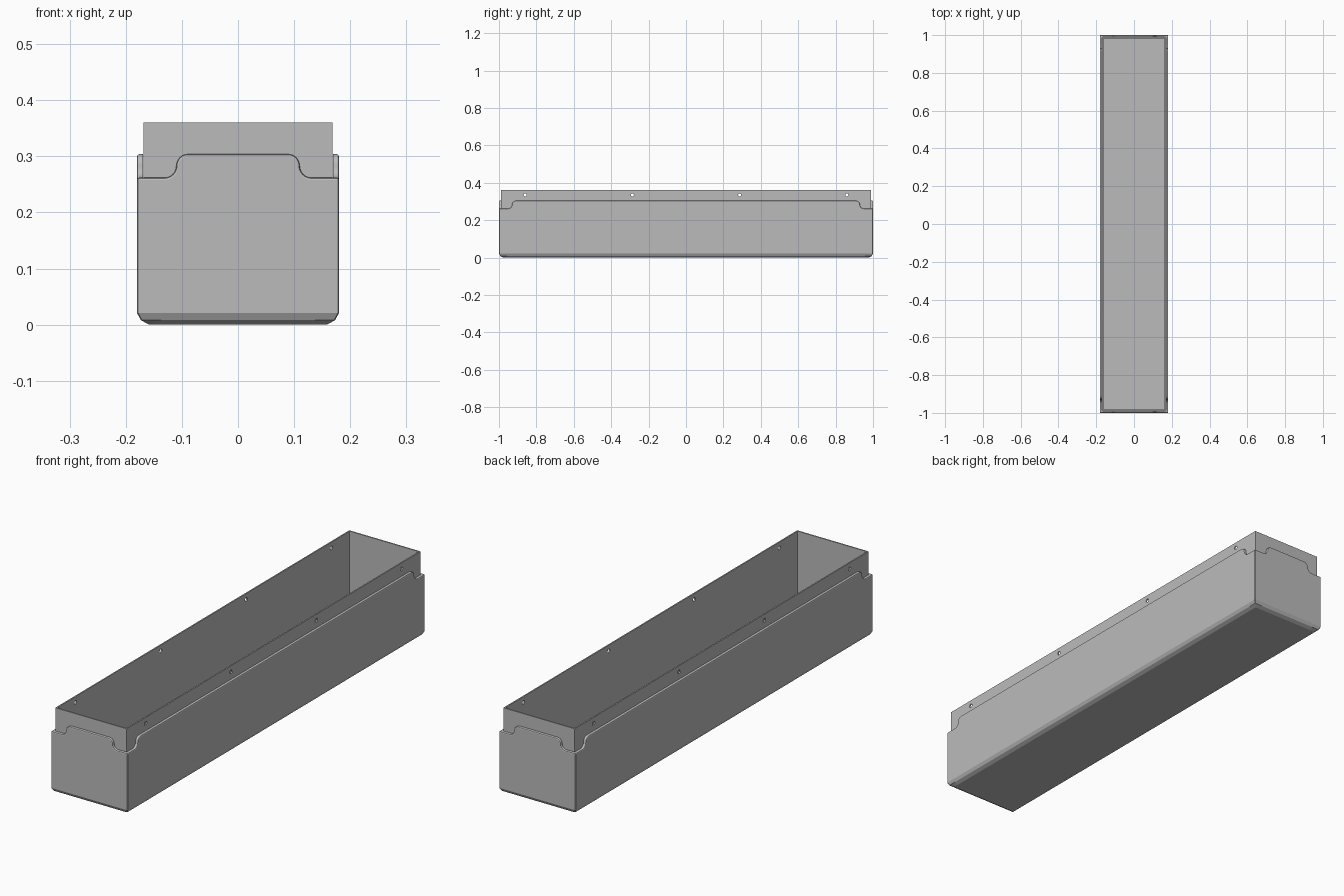
import bpy, bmesh
from math import sin, cos, pi
from mathutils import Vector, Matrix

if "Cube" in bpy.data.objects:
    bpy.data.objects.remove(bpy.data.objects["Cube"])

HX, HY = 0.18, 1.0            # outer half sizes
LOW, HIGH = 0.262, 0.304      # shell rim at the corners and along the sides
WALL, EDGE, CORNER = 0.011, 0.004, 0.002
LX, LY, LTOP, LWALL = 0.168, 0.988, 0.36, 0.008

grey = bpy.data.materials.new("planter grey")
grey.use_nodes = True
colour = (0.5, 0.5, 0.5, 1)
grey.diffuse_color = colour
grey.node_tree.nodes["Principled BSDF"].inputs["Base Color"].default_value = colour


def finish(bm, name):
    bmesh.ops.recalc_face_normals(bm, faces=bm.faces)
    mesh = bpy.data.meshes.new(name)
    bm.to_mesh(mesh)
    bm.free()
    mesh.materials.append(grey)
    obj = bpy.data.objects.new(name, mesh)
    bpy.context.collection.objects.link(obj)
    return obj


def smooth(obj):
    bpy.ops.object.select_all(action="DESELECT")
    obj.select_set(True)
    bpy.context.view_layer.objects.active = obj
    bpy.ops.object.shade_smooth_by_angle(angle=pi / 9)


def rim_profile(half, steps=8):
    """Rim of one wall as (u, z, normal u, normal z): low ends, S-curves, high middle."""
    r = (HIGH - LOW) / 2
    mid = half - 0.07
    left = [(-half, LOW, 0, 1)]
    for i in range(steps + 1):
        a = pi / 2 * i / steps
        left.append((-mid - r + r * sin(a), LOW + r - r * cos(a), -sin(a), cos(a)))
    for i in range(1, steps + 1):
        a = pi / 2 * i / steps
        left.append((-mid + r - r * cos(a), HIGH - r + r * sin(a), -cos(a), sin(a)))
    return left + [(-u, z, -nu, nz) for u, z, nu, nz in reversed(left)]


def shell_ring(bm, inset, height=None, pull=0.0):
    """One loop around all four walls, at a fixed height or following the rim."""
    ring = []
    for side in range(4):
        across, along = (HY, HX) if side % 2 == 0 else (HX, HY)
        limit = along - inset - CORNER
        for u, z, nu, nz in rim_profile(along):
            u -= pull * nu
            z = z - pull * nz if height is None else height
            u = max(-limit, min(limit, u))
            d = across - inset
            xy = [(u, -d), (d, u), (-u, d), (-d, -u)][side]
            ring.append(bm.verts.new((*xy, z)))
    return ring


# Outer shell: chamfered base, scooped corners, softened rim, inner walls
bm = bmesh.new()
rings = [shell_ring(bm, *args) for args in (
    (0.022, 0.0), (0.007, 0.008), (0.0, 0.021),
    (0.0, None, EDGE), (EDGE * 0.3, None, EDGE * 0.3), (EDGE, None, 0.0),
    (WALL, None, 0.0), (WALL, 0.012))]
for a, b in zip(rings, rings[1:]):
    for i in range(len(a)):
        j = (i + 1) % len(a)
        bm.faces.new((a[i], a[j], b[j], b[i]))
bm.faces.new(rings[0])
bm.faces.new(rings[-1])
smooth(finish(bm, "outer_shell"))

# Inner liner: open box rising above the shell
bm = bmesh.new()
bmesh.ops.create_cube(bm, size=1, matrix=Matrix.LocRotScale(
    Vector((0, 0, (LTOP + 0.013) / 2)), None,
    Vector((2 * LX, 2 * LY, LTOP - 0.013))))
top = [max(bm.faces, key=lambda f: f.calc_center_median().z)]
bmesh.ops.inset_region(bm, faces=top, thickness=LWALL)
hole = bmesh.ops.extrude_face_region(bm, geom=top)
bmesh.ops.delete(bm, geom=top, context="FACES")
for v in hole["geom"]:
    if isinstance(v, bmesh.types.BMVert):
        v.co.z = 0.022
liner = finish(bm, "inner_liner")

# Shallow screw holes along both long sides of the liner
bm = bmesh.new()
for sx in (-1, 1):
    for y in (-0.86, -0.287, 0.287, 0.86):
        bmesh.ops.create_cone(
            bm, cap_ends=True, segments=20, radius1=0.008, radius2=0.008, depth=0.012,
            matrix=Matrix.Translation((sx * LX, y, 0.335)) @ Matrix.Rotation(pi / 2, 4, "Y"))
cutter = finish(bm, "screw_hole_cutter")
cutter.hide_render = True
cut = liner.modifiers.new("screw holes", "BOOLEAN")
cut.operation = "DIFFERENCE"
cut.solver = "EXACT"
cut.object = cutter
bpy.ops.object.select_all(action="DESELECT")
liner.select_set(True)
bpy.context.view_layer.objects.active = liner
bpy.ops.object.modifier_apply(modifier=cut.name)
bpy.data.objects.remove(cutter)
smooth(liner)
